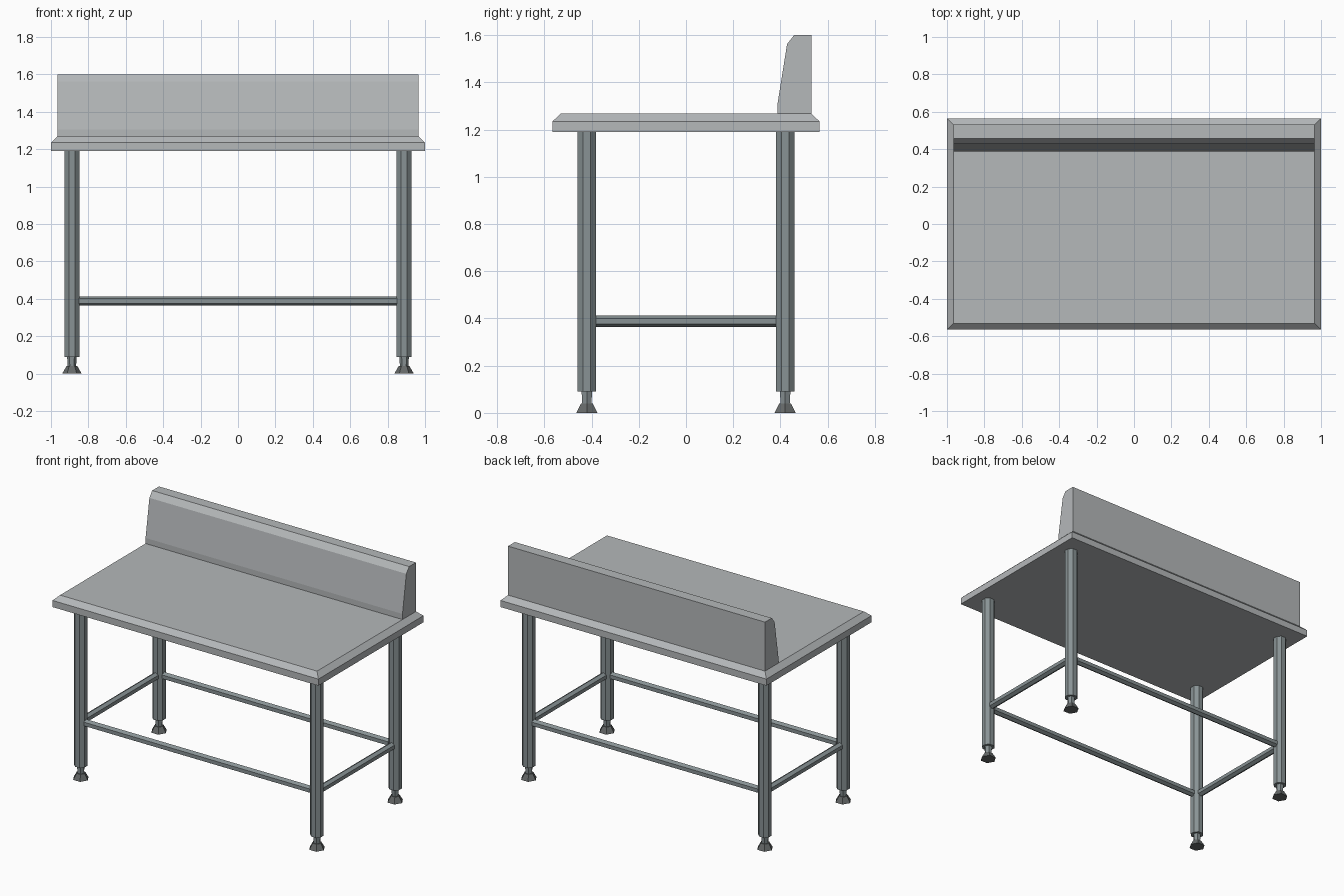
import bpy, bmesh
from math import pi
from mathutils import Matrix, Vector

if "Cube" in bpy.data.objects:
    bpy.data.objects.remove(bpy.data.objects["Cube"])

LEG_X, LEG_Y = 0.888, 0.42
TOP_Z = 1.267


def material(name, rgb):
    m = bpy.data.materials.new(name)
    m.diffuse_color = (*rgb, 1)
    m.use_nodes = True
    m.node_tree.nodes["Principled BSDF"].inputs["Base Color"].default_value = m.diffuse_color
    return m


steel = material("steel", (0.46, 0.48, 0.49))
dark = material("dark_steel", (0.25, 0.29, 0.30))
rubber = material("rubber", (0.13, 0.14, 0.14))


def finish(name, bm, mat):
    bmesh.ops.recalc_face_normals(bm, faces=bm.faces)
    me = bpy.data.meshes.new(name)
    bm.to_mesh(me)
    bm.free()
    me.materials.append(mat)
    ob = bpy.data.objects.new(name, me)
    bpy.context.collection.objects.link(ob)
    return ob


def loft(name, rings, mat):
    """Join equal-length point rings into a capped solid."""
    bm = bmesh.new()
    loops = [[bm.verts.new(p) for p in r] for r in rings]
    n = len(loops[0])
    for a, b in zip(loops, loops[1:]):
        for i in range(n):
            j = (i + 1) % n
            bm.faces.new((a[i], a[j], b[j], b[i]))
    bm.faces.new(loops[0])
    bm.faces.new(loops[-1])
    return finish(name, bm, mat)


def ring(r, z, sides, turn=0.0):
    return [Matrix.Rotation(turn + 2 * pi * i / sides, 3, 'Z') @ Vector((r, 0, z))
            for i in range(sides)]


def rect(x, y, z):
    return [(-x, -y, z), (x, -y, z), (x, y, z), (-x, y, z)]


# Table top with a chamfered upper rim
loft("table_top", [rect(1, 0.565, 1.19), rect(1, 0.565, 1.235),
                   rect(0.966, 0.531, TOP_Z)], steel)

# Backsplash: side profile extruded along x
profile = [(0.387, TOP_Z), (0.387, 1.305), (0.428, 1.562),
           (0.458, 1.6), (0.531, 1.6), (0.531, TOP_Z)]
loft("backsplash", [[(x, y, z) for y, z in profile] for x in (-0.966, 0.966)], steel)

# Octagonal legs with hexagonal adjustable feet
for sx, xn in ((-1, "left"), (1, "right")):
    for sy, yn in ((-1, "front"), (1, "back")):
        leg = loft(f"{yn}_{xn}_leg",
                   [ring(0.0425, z, 8, pi / 8) for z in (0.09, 1.19)], dark)
        stem = loft(f"{yn}_{xn}_foot_stem",
                    [ring(r, z, 6) for r, z in ((0.022, 0.035), (0.026, 0.095))], dark)
        foot = loft(f"{yn}_{xn}_foot",
                    [ring(r, z, 6) for r, z in ((0.052, 0), (0.029, 0.04))], rubber)
        for ob in (leg, stem, foot):
            ob.location = (sx * LEG_X, sy * LEG_Y, 0)


# Hexagonal stretchers between the legs
def stretcher(name, half, axis, centre):
    turn = Matrix.Rotation(pi / 2, 3, axis)
    rings = [[turn @ p for p in ring(0.025, z, 6, 0 if axis == 'Y' else pi / 2)]
             for z in (-half, half)]
    loft(name, rings, dark).location = centre


for s, yn, xn in ((-1, "front", "left"), (1, "back", "right")):
    stretcher(f"{yn}_stretcher", LEG_X - 0.038, 'Y', (0, s * LEG_Y, 0.388))
    stretcher(f"{xn}_stretcher", LEG_Y - 0.038, 'X', (s * LEG_X, 0, 0.388))
